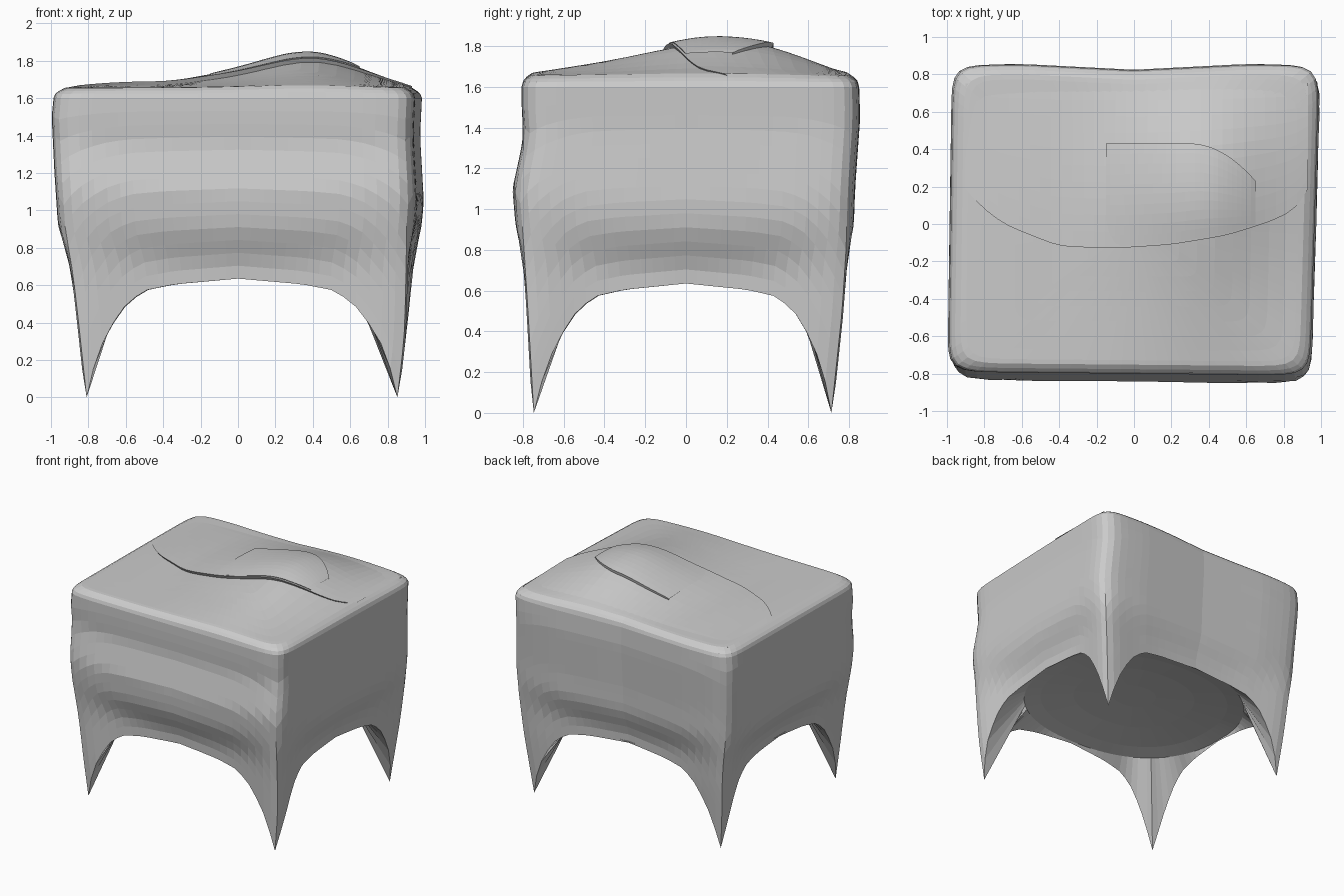
import bpy, bmesh, math

if "Cube" in bpy.data.objects:
    bpy.data.objects.remove(bpy.data.objects["Cube"])

HALF = 14      # segments per half side
P = 16         # corner squareness

def table(pts, v):
    """Piecewise linear lookup."""
    if v <= pts[0][0]:
        return pts[0][1]
    for (a, fa), (b, fb) in zip(pts, pts[1:]):
        if v <= b:
            return fa + (fb - fa) * (v - a) / (b - a)
    return pts[-1][1]

def soft(pts, v, w=.1):
    """Lookup averaged over a small window."""
    return sum(table(pts, v + w * k / 3) for k in range(-3, 4)) / 7

# Half widths of the four sides by height
LEFT = [(0, .845), (.4, .89), (.65, .92), (.9, .965), (1.2, .985), (1.5, 1.0), (1.6, .99)]
RIGHT = [(0, .89), (.5, .95), (.8, .98), (1.05, 1.0), (1.4, .98), (1.6, .99)]
FRONT = [(0, .78), (.5, .81), (.8, .83), (1.1, .855), (1.35, .80), (1.5, .81), (1.6, .81)]
BACK = [(0, .745), (.5, .80), (.8, .82), (1.1, .83), (1.45, .855), (1.6, .85)]
# Arched hem: height by distance from the middle of a side to its corner
HEM = [(0, .635), (.4, .605), (.6, .57), (.72, .48), (.83, .34), (.91, .19), (1, 0)]
# Hump on the top
HUMP_X = [(-1, 0), (-.6, .1), (-.35, .1), (0, .5), (.2, .86), (.35, 1.06), (.5, .94), (.7, .45), (.9, .05), (1, 0)]
HUMP_Y = [(-.8, .04), (-.4, .42), (-.1, .8), (.1, 1.02), (.35, .9), (.5, .65), (.8, .04)]
# Front edge of the folded layer, seen from above
FOLD = [(-.97, .28), (-.85, .12), (-.7, 0), (-.4, -.12), (-.1, -.13), (.2, -.11),
        (.5, -.06), (.75, .02), (.9, .1), (.975, .3)]

def top_z(x, y):
    return 1.655 + .165 * soft(HUMP_X, x) * soft(HUMP_Y, y)

def perimeter():
    n = 2 * HALF
    line = [i / HALF - 1 for i in range(n)]
    square = [(t, -1) for t in line] + [(1, t) for t in line]
    square += [(-t, 1) for t in line] + [(-1, -t) for t in line]
    out = []
    for u, v in square:
        r = (abs(u) ** P + abs(v) ** P) ** (1 / P)
        out.append((u / r, v / r, min(abs(u), abs(v))))
    return out

def place(u, v, z):
    """Plan position, with the slightly skewed outline of the cloth."""
    up = min(1, max(0, (z - .3) / .6))
    x = u * table(RIGHT if u > 0 else LEFT, z)
    y = v * table(BACK if v > 0 else FRONT, z)
    x *= 1 + up * (.025 * (v - 1) if u > 0 else -.012 * (v + 1))
    y *= 1 + up * (.035 * (min(1, abs(u) / .6) - 1) if v > 0 else .012 * (u - 1))
    return x, y

def finish(bm, name):
    bmesh.ops.recalc_face_normals(bm, faces=bm.faces)
    me = bpy.data.meshes.new(name)
    bm.to_mesh(me)
    bm.free()
    ob = bpy.data.objects.new(name, me)
    bpy.context.collection.objects.link(ob)
    return ob

def draped_body():
    ring_pts = perimeter()
    rings = []
    # Top, from the centre out to the rounded rim
    for k in [.05, .15, .25, .35, .45, .55, .65, .75, .84, .91, .94, .97, .99]:
        ring = []
        for u, v, m in ring_pts:
            x, y = place(u * k, v * k, 1.6)
            drop = .032 * max(0, (k - .93) / .06) ** 1.6
            ring.append((x, y, top_z(x, y) - drop))
        rings.append(ring)
    # Walls down to the arched hem, rolling inward above the arches
    steps = 14
    for i in range(steps + 1):
        s = i / steps
        ring = []
        for u, v, m in ring_pts:
            z = 1.6 + (table(HEM, m) - 1.6) * s
            x, y = place(u, v, z)
            f = max(0, min(1, (.95 - z) / .28))
            roll = 1 - .085 * (1 - m ** 3) * f * f * (3 - 2 * f)
            ring.append((x * roll, y * roll, z))
        rings.append(ring)
    # Inner sides of the legs and the slightly domed underside
    for k, z in [(1, .645), (.85, .67), (.55, .70), (.2, .715)]:
        ring = []
        for u, v, m in ring_pts:
            r = (abs(u) ** 2.3 + abs(v) ** 2.3) ** (1 / 2.3)
            ring.append((u / r * .84 * k, v / r * .73 * k, z))
        rings.append(ring)
    bm = bmesh.new()
    vr = [[bm.verts.new(p) for p in r] for r in rings]
    n = len(ring_pts)
    for a, b in zip(vr, vr[1:]):
        for i in range(n):
            j = (i + 1) % n
            bm.faces.new((a[i], a[j], b[j], b[i]))
    bm.faces.new(vr[0])
    bm.faces.new(vr[-1])
    return finish(bm, "draped_body")

def fold_sheet(name, x0, x1, front, back, lift):
    """Cloth layer on the top with a short lip along its front edge."""
    bm = bmesh.new()
    nx, ny = 32, 10
    cols = []
    for i in range(nx + 1):
        t = i / nx
        x = x0 + (x1 - x0) * t
        f, b = front(x), back(x)
        col = [bm.verts.new((x, f + .02, top_z(x, f) - .01))]
        for j in range(ny + 1):
            s = j / ny
            y = f + (b - f) * s
            col.append(bm.verts.new((x, y, top_z(x, y) + lift(t, s))))
        col.append(bm.verts.new((x, b - .01, top_z(x, b) - .01)))
        cols.append(col)
    for a, b in zip(cols, cols[1:]):
        for j in range(len(a) - 1):
            bm.faces.new((a[j], b[j], b[j + 1], a[j + 1]))
    return finish(bm, name)

draped_body()

# Wide layer over the back half, fading into the top at its sides and back
fold_sheet("back_fold", -.9, .93, lambda x: soft(FOLD, x, .06), lambda x: .75,
           lambda t, s: .026 * max(0, math.sin(math.pi * t)) ** .5 * (1 - s) ** .6 - .003 * s)

# Small upper layer on the hump
fold_sheet("upper_fold", -.15, .65, lambda x: soft(FOLD, x, .06) + .01,
           lambda x: .43 - .2 * max(0, (x - .3) / .35) ** 2,
           lambda t, s: .022 + .014 * max(0, math.sin(math.pi * t)) ** .5 * (.5 + .5 * s))
